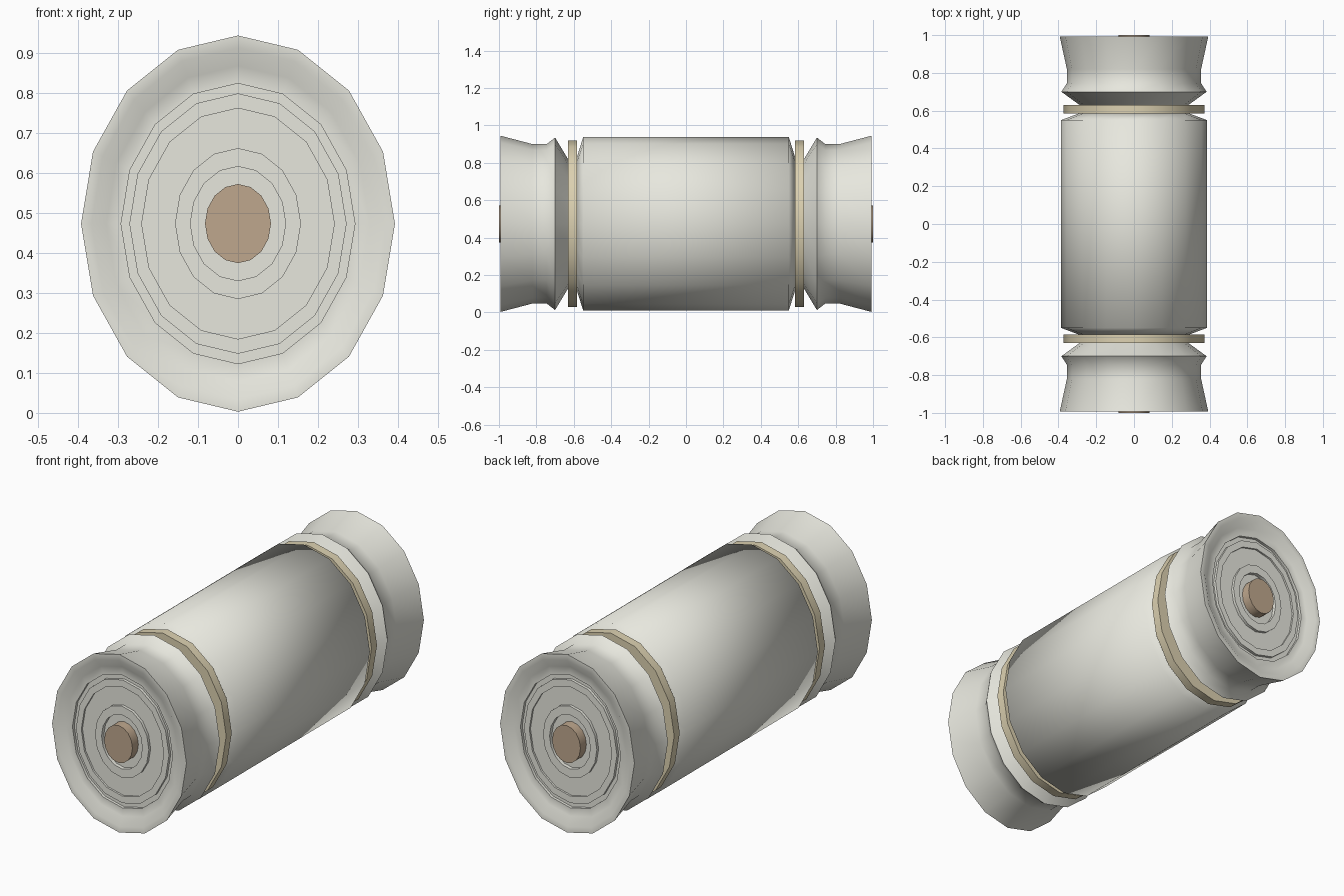
import bpy, math

if "Cube" in bpy.data.objects:
    bpy.data.objects.remove(bpy.data.objects["Cube"])

SIDES = 16
CZ = 0.474        # axis height
XR = 0.393 / 0.471  # width to height ratio of the oval section


def lathe(name, profile, angle, side=1, color=None, close=False):
    """Spin (y, radius) points about the y axis; radius 0 makes a pole."""
    verts, faces, rings = [], [], []
    for y, r in profile:
        start, count = len(verts), (1 if r == 0 else SIDES)
        for i in range(count):
            a = 2 * math.pi * i / SIDES
            verts.append((r * XR * math.sin(a), y * side, CZ + r * math.cos(a)))
        rings.append([start + i % count for i in range(SIDES)])
    pairs = list(zip(rings, rings[1:]))
    if close:
        pairs.append((rings[-1], rings[0]))
    for a, b in pairs:
        for i in range(SIDES):
            j = (i + 1) % SIDES
            f = list(dict.fromkeys((a[i], a[j], b[j], b[i])))
            faces.append(f if side > 0 else f[::-1])
    me = bpy.data.meshes.new(name)
    me.from_pydata(verts, [], faces)
    me.update()
    ob = bpy.data.objects.new(name, me)
    bpy.context.collection.objects.link(ob)
    bpy.ops.object.select_all(action='DESELECT')
    ob.select_set(True)
    bpy.context.view_layer.objects.active = ob
    bpy.ops.object.mode_set(mode='EDIT')
    bpy.ops.mesh.select_all(action='SELECT')
    bpy.ops.mesh.normals_make_consistent(inside=False)
    bpy.ops.object.mode_set(mode='OBJECT')
    bpy.ops.object.shade_smooth_by_angle(angle=math.radians(angle))
    if color:
        me.materials.append(color)
    return ob


def material(name, rgb):
    m = bpy.data.materials.new(name)
    m.diffuse_color = (*rgb, 1)
    m.use_nodes = True
    m.node_tree.nodes["Principled BSDF"].inputs["Base Color"].default_value = m.diffuse_color
    return m


ivory = material("ivory", (0.80, 0.80, 0.73))
tan = material("tan", (0.72, 0.64, 0.44))
copper = material("copper", (0.52, 0.39, 0.27))

# central barrel with steep chamfers
lathe("barrel", [(-0.587, 0), (-0.587, 0.345), (-0.55, 0.463),
                 (0.55, 0.463), (0.587, 0.345), (0.587, 0)], 85, color=ivory)

for side, end in ((-1, "front"), (1, "back")):
    # flared end piece with stepped, recessed face
    lathe(end + "_end", [
        (0.62, 0), (0.62, 0.33), (0.63, 0.345), (0.70, 0.461), (0.745, 0.426),
        (0.82, 0.426), (0.992, 0.471), (0.992, 0.44), (0.965, 0.395),
        (0.965, 0.351), (0.95, 0.351), (0.95, 0.326), (0.965, 0.326),
        (0.965, 0.289), (0.955, 0.289), (0.955, 0.189), (0.97, 0.189),
        (0.97, 0.143), (0.95, 0.143), (0.95, 0)],
        85, side, ivory)
    # thin collar between barrel and end piece
    lathe(end + "_collar", [(0.584, 0.30), (0.584, 0.446),
                            (0.63, 0.446), (0.63, 0.30)],
          30, side, tan, close=True)
    # centre button
    lathe(end + "_button", [(0.94, 0), (0.94, 0.099), (1.0, 0.099), (1.0, 0)],
          30, side, copper)
